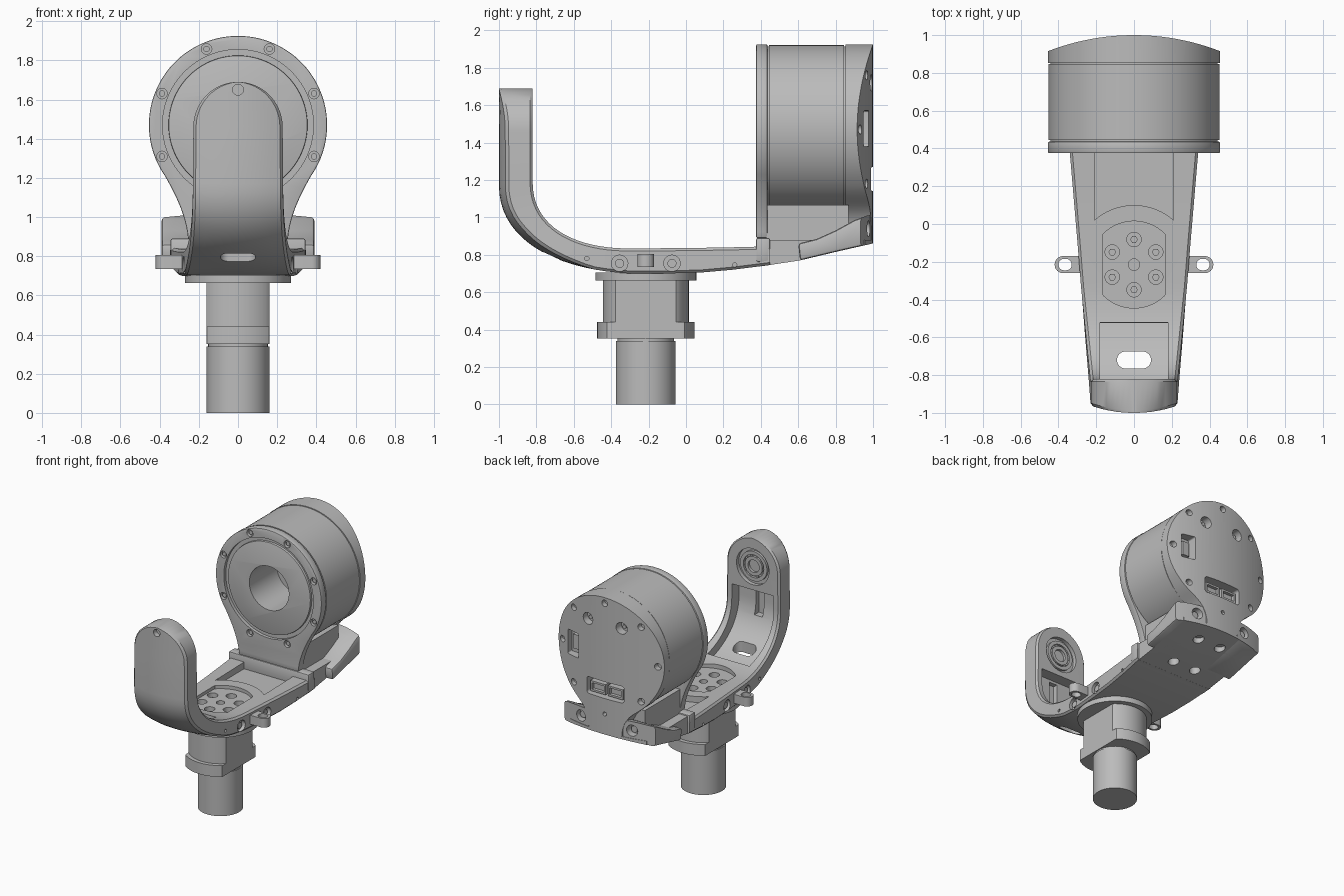
import bpy, bmesh
from math import sin, cos, pi, sqrt, radians

if "Cube" in bpy.data.objects:
    bpy.data.objects.remove(bpy.data.objects["Cube"], do_unlink=True)

grey = bpy.data.materials.new("satin_grey")
grey.use_nodes = True
grey.diffuse_color = (0.5, 0.5, 0.5, 1)
grey.node_tree.nodes["Principled BSDF"].inputs["Base Color"].default_value = grey.diffuse_color


# ---------- helpers ----------
def loft(name, rings):
    """Closed skin through equal-length rings of 3D points, capped at both ends."""
    bm = bmesh.new()
    vs = [[bm.verts.new(p) for p in r] for r in rings]
    n = len(vs[0])
    for a, b in zip(vs, vs[1:]):
        for i in range(n):
            bm.faces.new((a[i], a[(i + 1) % n], b[(i + 1) % n], b[i]))
    bm.faces.new(vs[0])
    bm.faces.new(vs[-1])
    bmesh.ops.recalc_face_normals(bm, faces=bm.faces)
    me = bpy.data.meshes.new(name)
    bm.to_mesh(me)
    bm.free()
    me.materials.append(grey)
    ob = bpy.data.objects.new(name, me)
    bpy.context.scene.collection.objects.link(ob)
    return ob


def prism(name, pts, axis, a, b):
    """Extrude a 2D outline along an axis from a to b."""
    place = {"x": lambda p, h: (h, p[0], p[1]),
             "y": lambda p, h: (p[0], h, p[1]),
             "z": lambda p, h: (p[0], p[1], h)}[axis]
    return loft(name, [[place(p, h) for p in pts] for h in (a, b)])


def circle(cx, cy, r, n=32):
    return [(cx + r * cos(2 * pi * i / n), cy + r * sin(2 * pi * i / n)) for i in range(n)]


def rect(x0, x1, y0, y1):
    return [(x0, y0), (x1, y0), (x1, y1), (x0, y1)]


def rounded(x0, x1, y0, y1, r, n=8):
    pts = []
    for k, (cx, cy) in enumerate(((x1 - r, y1 - r), (x0 + r, y1 - r), (x0 + r, y0 + r), (x1 - r, y0 + r))):
        pts += [(cx + r * cos((k + i / n) * pi / 2), cy + r * sin((k + i / n) * pi / 2)) for i in range(n + 1)]
    return pts


def flatted(cy, r, half, n=96):
    return [(max(-half, min(half, x)), y) for x, y in circle(0, cy, r, n)]


def bezier(p, n):
    out = []
    for i in range(n + 1):
        t = i / n
        w = ((1 - t) ** 3, 3 * t * (1 - t) ** 2, 3 * t * t * (1 - t), t ** 3)
        out.append(tuple(sum(wk * q[k] for wk, q in zip(w, p)) for k in (0, 1)))
    return out


def apply(ob, mod):
    bpy.context.view_layer.objects.active = ob
    bpy.ops.object.modifier_apply(modifier=mod.name)


def boolean(ob, op, *spec):
    """Apply a boolean with the first solver that keeps the part's overall size."""
    bpy.context.view_layer.update()
    size = ob.dimensions.copy()
    cutter = prism("cutter", *spec)
    cutter.hide_render = True
    m = ob.modifiers.new("bool", "BOOLEAN")
    m.operation, m.object = op, cutter
    for solver in ("EXACT", "MANIFOLD", "FLOAT"):
        m.solver = solver
        bpy.context.view_layer.update()
        if (ob.dimensions - size).length < 0.25:
            apply(ob, m)
            break
    else:
        ob.modifiers.remove(m)
    bpy.data.objects.remove(cutter, do_unlink=True)


def cut(ob, *spec):
    boolean(ob, "DIFFERENCE", *spec)


def bevel(ob, width):
    m = ob.modifiers.new("bevel", "BEVEL")
    m.width, m.segments = width, 2
    m.limit_method, m.angle_limit = "ANGLE", radians(50)
    apply(ob, m)


CY, AX = -0.215, 1.47       # mount centre in y, motor axis height
BACK = circle(0, -0.26, 1.26, 256)

# ---------- mounting post ----------
prism("post_shaft", circle(0, CY, 0.16, 64), "z", 0, 0.338)
prism("post_neck", circle(0, CY, 0.152, 64), "z", 0.33, 0.36)
prism("post_collar", flatted(CY, 0.26, 0.16), "z", 0.352, 0.44)
prism("post_block", flatted(CY, 0.23, 0.16), "z", 0.43, 0.67)
prism("post_flange", circle(0, CY, 0.27, 96), "z", 0.662, 0.705)


# ---------- curved arm ----------
def half_width(y):
    return 0.34 - (0.38 - y) * 0.085


def arm_ring(w, o, i):
    """Chamfered cross-section; the outer face is bowed where the arm stands upright."""
    c = min(0.014, w * 0.3)
    thick = sqrt((i[0] - o[0]) ** 2 + (i[1] - o[1]) ** 2)
    dy, dz = (i[0] - o[0]) / thick, (i[1] - o[1]) / thick
    fade = max(0, min(1, (-0.5 - o[0]) / 0.4))

    def outside(x, depth):
        d = depth + fade * (0.7 - sqrt(0.49 - x * x))
        return (x, o[0] + dy * d, o[1] + dz * d)

    def inside(x, depth):
        return (x, i[0] - dy * depth, i[1] - dz * depth)

    front = [outside((w - c) * k / 4, 0) for k in range(-4, 5)]
    return ([outside(-w, c)] + front + [outside(w, c), inside(w, c),
            inside(w - c, 0), inside(c - w, 0), inside(-w, c)])


outer = bezier([(-1, 1.17), (-1, 0.88), (-0.7, 0.72), (-0.3, 0.70)], 18)
inner = bezier([(-0.82, 1.187), (-0.82, 0.95), (-0.6, 0.84), (-0.33, 0.834)], 18)
stations = []
for k in range(13):
    a = radians(86 - 86 * k / 12)
    z = 1.46 + 0.23 * sin(a)
    stations.append((0.228 * cos(a), (-1, z), (-0.82, z)))
stations += [(half_width((o[0] + i[0]) / 2), o, i) for o, i in zip(outer, inner)]
for y, lo, hi in ((-0.1, 0.70, 0.835), (0.08, 0.705, 0.837), (0.25, 0.72, 0.84), (0.45, 0.745, 0.845)):
    stations.append((half_width(y), (y, lo), (y, hi)))
arm = loft("curved_arm", [arm_ring(*s) for s in stations])

# hollow of the bend, wire groove, rear pocket, base recess and cable slot
hollow = [((o[0] + i[0]) / 2, (o[1] + i[1]) / 2) for o, i in zip(outer, inner)]
hollow = [(-0.91, 1.29)] + [p for p in hollow if p[0] < -0.5] + [(-0.5, 1.29)]
cut(arm, hollow, "x", -0.18, 0.18)
cut(arm, rect(-0.035, 0.035, 1.06, 1.27), "y", -0.945, -0.6)
rim = [(0.021 * k, CY + sqrt(0.315 ** 2 - (0.021 * k) ** 2)) for k in range(-10, 11)]
cut(arm, rim + [(0.21, 0.6), (-0.21, 0.6)], "z", 0.79, 1)
cut(arm, flatted(CY, 0.23, 0.165), "z", 0.81, 1)
cut(arm, rounded(-0.09, 0.09, -0.765, -0.675, 0.044), "z", 0.5, 1)
cut(arm, circle(0, CY, 0.03), "z", 0.76, 1)
for k in range(6):
    a = pi / 6 + k * pi / 3
    x, y = 0.133 * cos(a), CY + 0.133 * sin(a)
    cut(arm, circle(x, y, 0.038), "z", 0.765, 1)
    prism("base_screw", circle(x, y, 0.02, 6), "z", 0.75, 0.785)

# side screws and pin holes
for s in (-1, 1):
    for y in (-0.355, -0.075):
        w = half_width(y)
        cut(arm, circle(y, 0.754, 0.044), "x", s * (w - 0.03), s * 0.6)
        prism("side_screw", circle(y, 0.754, 0.024), "x", s * (w - 0.05), s * (w - 0.012))
    for y, z in ((-0.53, 0.78), (0.26, 0.745)):
        cut(arm, circle(y, z, 0.012, 12), "x", s * (half_width(y) - 0.03), s * 0.6)
    # eyelet tabs
    tab = prism("side_tab", rounded(*sorted((s * 0.25, s * 0.42)), CY - 0.045, CY + 0.045, 0.044), "z", 0.735, 0.805)
    cut(tab, rounded(*sorted((s * 0.33, s * 0.4)), CY - 0.03, CY + 0.03, 0.029), "z", 0.6, 1)

# bearing at the top of the arm
cut(arm, circle(0, AX, 0.14, 48), "y", -0.85, -0.7)
cut(arm, circle(0, 1.65, 0.028), "y", -1.1, -0.96)
for name, r, hole in (("bearing_outer_race", 0.115, 0.088), ("bearing_inner_race", 0.075, 0.048)):
    race = prism(name, circle(0, AX, r, 48), "y", -0.87, -0.83)
    cut(race, circle(0, AX, hole, 48), "y", -0.86, -0.7)
for k in range(10):
    a = k * pi / 5
    prism("bearing_ball", circle(0.082 * cos(a), AX + 0.082 * sin(a), 0.009, 10), "y", -0.86, -0.838)

# ---------- rear platform ----------
under = [(0.4, 0.738), (0.61, 0.77), (0.82, 0.82), (1.02, 0.865)]
platform = prism("rear_platform", under + [(1.02, 0.88), (0.4, 0.88)], "x", -0.33, 0.33)
boolean(platform, "INTERSECT", BACK, "z", 0.5, 1.2)
for x in (-0.1, 0.1):
    for y in (0.565, 0.845):
        cut(platform, circle(x, y, 0.04), "z", 0.6, 0.86)
shoulder = prism("platform_shoulder", rect(0.375, 0.45, 0.76, 0.89), "x", -0.345, 0.345)
bevel(shoulder, 0.01)
hump = under[1:] + [(1.02, 1.01), (0.97, 1.01), (0.9, 0.985), (0.8, 0.93), (0.7, 0.885), (0.6, 0.86)]
for s in (-1, 1):
    wing = prism("rear_wing", hump, "x", s * 0.15, s * 0.39)
    bevel(wing, 0.015)
    boolean(wing, "INTERSECT", [(x, y - 0.004) for x, y in BACK], "z", 0.5, 1.2)
    cut(wing, circle(s * 0.22, 0.94, 0.043), "y", 0.92, 1.2)
    prism("wing_screw", circle(s * 0.22, 0.94, 0.026), "y", 0.9, 0.95)


# ---------- motor housing ----------
def teardrop(r, *foot):
    """Round head whose sides sweep down to the last of the foot points."""
    arc = [(r * cos(a), AX + r * sin(a)) for a in (radians(-35 + 250 * i / 80) for i in range(81))]
    side = bezier([arc[0], *foot], 10)[1:]
    return arc + [(-x, z) for x, z in side] + side[::-1]


flange = prism("motor_front_flange", teardrop(0.455, (0.31, 1.1), (0.265, 1.0), (0.255, 0.89)), "y", 0.375, 0.436)
bevel(flange, 0.007)
drum = prism("motor_drum", circle(0, AX, 0.452, 96), "y", 0.444, 0.846)
seam = prism("motor_seam", circle(0, AX, 0.443, 96), "y", 0.43, 0.86)
prism("motor_neck", rect(-0.255, 0.255, 0.86, 1.065), "y", 0.43, 0.87)
cover = prism("motor_back_cover", teardrop(0.455, (0.28, 1.06), (0.15, 1.08), (0.14, 0.87)), "y", 0.852, 1.1)
boolean(cover, "INTERSECT", BACK, "z", 0.5, 2.2)
cut(flange, circle(0, AX, 0.385, 96), "y", 0.3, 0.4)
disc = prism("motor_output_disc", circle(0, AX, 0.355, 96), "y", 0.382, 0.45)
bevel(disc, 0.005)
for part in (flange, drum, seam, disc):
    cut(part, circle(0, AX, 0.17, 64), "y", 0.2, 0.72)

# front and back screw circles
for k in range(8):
    a = pi / 8 + k * pi / 4
    x, z = 0.42 * cos(a), AX + 0.42 * sin(a)
    cut(flange, circle(x, z, 0.027, 20), "y", 0.3, 0.4)
    prism("flange_screw", circle(x, z, 0.016, 12), "y", 0.385, 0.41)
    if k != 6:
        x, z = 0.41 * cos(k * pi / 4), AX + 0.41 * sin(k * pi / 4)
        cut(cover, circle(x, z, 0.025, 20), "y", 0.99 - x * x / 2.52 - 0.03, 1.2)

# back ports and connectors
for x in (-0.14, 0.15):
    cut(cover, circle(x, 1.72, 0.045), "y", 0.93, 1.2)
    prism("port_pin", circle(x, 1.72, 0.015, 12), "y", 0.9, 0.96)
cut(cover, circle(0, 1.02, 0.016, 12), "y", 0.96, 1.2)
cut(cover, rounded(0.24, 0.35, 1.38, 1.57, 0.01), "y", 0.9, 1.2)
prism("side_port_plug", rect(0.26, 0.32, 1.42, 1.53), "y", 0.89, 0.93)
cut(cover, rounded(-0.16, 0.16, 1.14, 1.27, 0.02), "y", 0.92, 1.2)
for x in (-0.075, 0.075):
    plug = prism("connector_plug", rect(x - 0.065, x + 0.065, 1.155, 1.235), "y", 0.9, 0.975)
    cut(plug, rect(x - 0.05, x + 0.05, 1.17, 1.22), "y", 0.95, 1.1)

# ---------- shading ----------
bpy.ops.object.select_all(action="DESELECT")
for ob in bpy.context.scene.objects:
    if ob.type == "MESH":
        ob.select_set(True)
bpy.ops.object.shade_smooth_by_angle(angle=radians(30))
